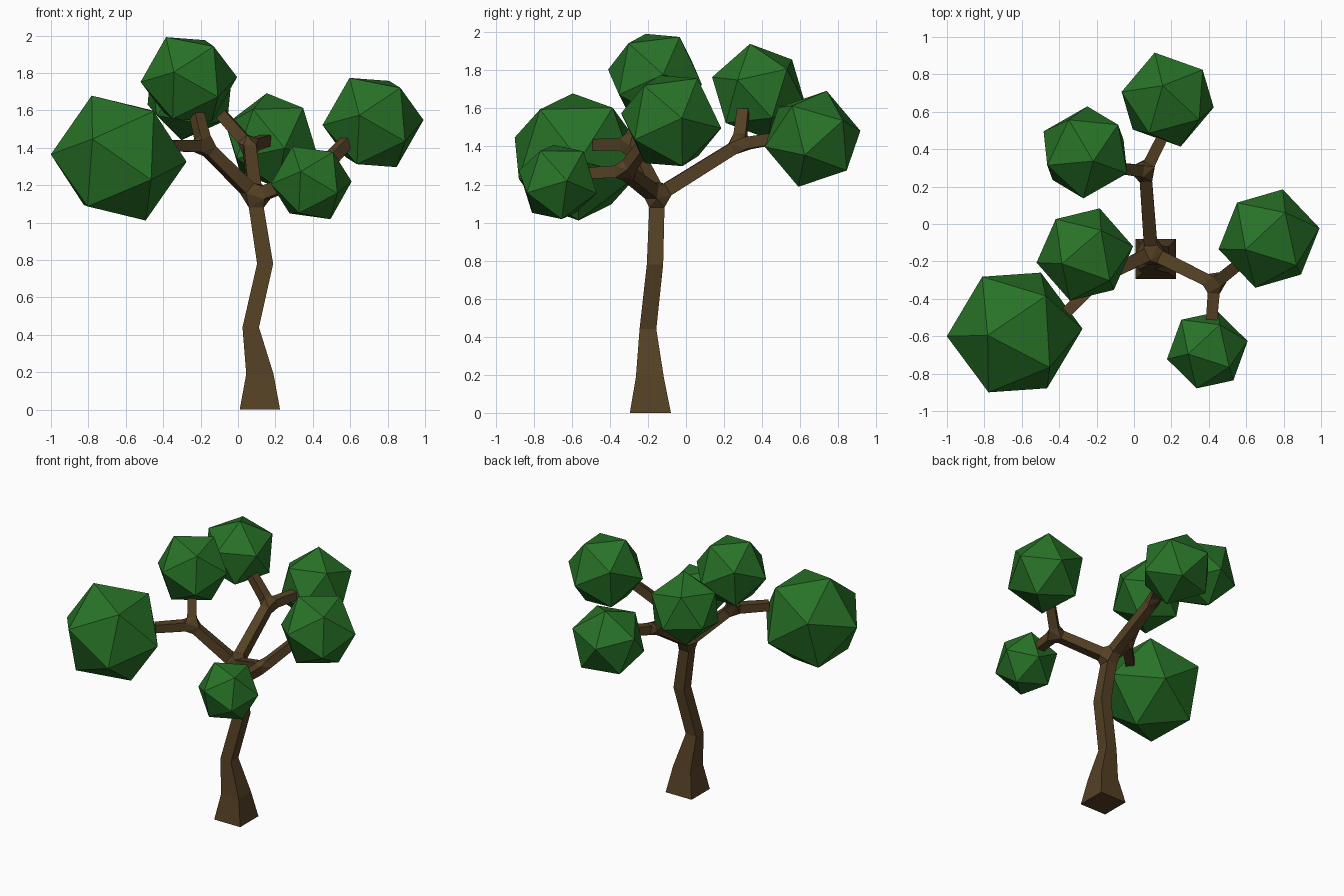
import bpy, bmesh
from mathutils import Vector, Matrix

if "Cube" in bpy.data.objects:
    bpy.data.objects.remove(bpy.data.objects["Cube"])


def material(name, rgb):
    m = bpy.data.materials.new(name)
    m.diffuse_color = (*rgb, 1)
    m.use_nodes = True
    m.node_tree.nodes["Principled BSDF"].inputs["Base Color"].default_value = m.diffuse_color
    return m


def finish(bm, name, mat):
    bmesh.ops.recalc_face_normals(bm, faces=bm.faces[:])
    me = bpy.data.meshes.new(name)
    bm.to_mesh(me)
    bm.free()
    me.materials.append(mat)
    ob = bpy.data.objects.new(name, me)
    bpy.context.collection.objects.link(ob)
    return ob


bark = material("bark", (0.09, 0.052, 0.018))
leaf = material("leaf", (0.021, 0.17, 0.02))


# Wood: square rings joined by quads, forks wrapped with convex hulls
def ring(bm, c, side, up, r):
    c = Vector(c)
    return [bm.verts.new(c + side * r * s + up * r * t)
            for s, t in ((-1, -1), (1, -1), (1, 1), (-1, 1))]


def branch_ring(bm, c, d, r):
    side = d.cross(Vector((0, 0, 1))).normalized()
    return ring(bm, c, side, side.cross(d), r)


def bridge(bm, a, b):
    for i in range(4):
        j = (i + 1) % 4
        bm.faces.new((a[i], a[j], b[j], b[i]))


def joint(bm, rings):
    res = bmesh.ops.convex_hull(bm, input=[v for r in rings for v in r])
    inner = [f for f in res["geom"] if isinstance(f, bmesh.types.BMFace)
             and any(all(v in r for v in f.verts) for r in rings)]
    bmesh.ops.delete(bm, geom=inner, context='FACES_ONLY')


bm = bmesh.new()
X, Y = Vector((1, 0, 0)), Vector((0, 1, 0))
trunk = [ring(bm, c, X, Y, r) for c, r in (
    ((0.117, -0.187, 0), 0.108), ((0.117, -0.19, 0.19), 0.073),
    ((0.068, -0.20, 0.44), 0.044), ((0.145, -0.163, 0.78), 0.043),
    ((0.098, -0.153, 1.08), 0.04))]
fork = Vector((0.092, -0.153, 1.14))

# Each limb: fork point and the tips of its two twigs
limbs = [
    ((0.06, 0.28, 1.41), ((-0.09, 0.30, 1.58), (0.15, 0.46, 1.44))),
    ((0.43, -0.32, 1.27), ((0.58, -0.20, 1.43), (0.415, -0.51, 1.26))),
    ((-0.18, -0.29, 1.41), ((-0.22, -0.23, 1.58), (-0.36, -0.47, 1.41))),
]
fork_rings = [trunk[-1]]
tubes = list(zip(trunk, trunk[1:]))
joints, tips = [fork_rings], [trunk[0]]
for p, ends in limbs:
    p = Vector(p)
    d = (p - fork).normalized()
    start = branch_ring(bm, fork + d * 0.065, d, 0.036)
    end = branch_ring(bm, p - d * 0.045, d, 0.033)
    fork_rings.append(start)
    tubes.append((start, end))
    rings = [end]
    for q in ends:
        q = Vector(q)
        e = (q - p).normalized()
        a = branch_ring(bm, p + e * 0.05, e, 0.032)
        b = branch_ring(bm, q, e, 0.03)
        rings.append(a)
        tubes.append((a, b))
        tips.append(b)
    joints.append(rings)
for j in joints:
    joint(bm, j)
for a, b in tubes:
    bridge(bm, a, b)
for t in tips:
    bm.faces.new(t)
finish(bm, "trunk_and_branches", bark)


# Foliage: icosahedra turned so one corner points along a, a neighbour along b
def frame(a, b):
    a = Vector(a).normalized()
    n = a.cross(Vector(b)).normalized()
    return Matrix((a, n.cross(a), n)).transposed()


def foliage(name, c, r, a, b):
    a, b = Vector(a), Vector(b)
    if a.dot(b) < 0:
        a = -a
    bm = bmesh.new()
    bmesh.ops.create_icosphere(bm, subdivisions=1, radius=r)
    bm.verts.ensure_lookup_table()
    v0 = bm.verts[0]
    v1 = v0.link_edges[0].other_vert(v0)
    # real neighbour angle: rotate b within the plane by matching bisectors
    m0, m1 = v0.co + v1.co, a.normalized() + b.normalized()
    rot = frame(m1, b) @ frame(m0, v1.co).transposed()
    bmesh.ops.transform(bm, matrix=Matrix.Translation(c) @ rot.to_4x4(), verts=bm.verts[:])
    finish(bm, name, leaf)


for name, c, r, a, b in (
    ("foliage_back_right", (0.18, 0.665, 1.44), 0.264, (-13, 47, 8), (-5, 14, 47)),
    ("foliage_back_left", (-0.26, 0.383, 1.69), 0.257, (2, 46, -14), (8, -9, 47)),
    ("foliage_top", (-0.263, -0.163, 1.765), 0.262, (48, 8, 3), (-22, -9, 42)),
    ("foliage_right", (0.722, -0.078, 1.535), 0.276, (50.5, 10.5, 2.5), (-23.5, -11, 44.5)),
    ("foliage_front", (0.392, -0.674, 1.213), 0.221, (40.5, 9, 1), (-19.5, -4, 36.5)),
    ("foliage_left", (-0.638, -0.58, 1.345), 0.364, (-0.362, -0.02, 0.015), (-0.14, -0.015, 0.335)),
):
    foliage(name, c, r, a, b)
